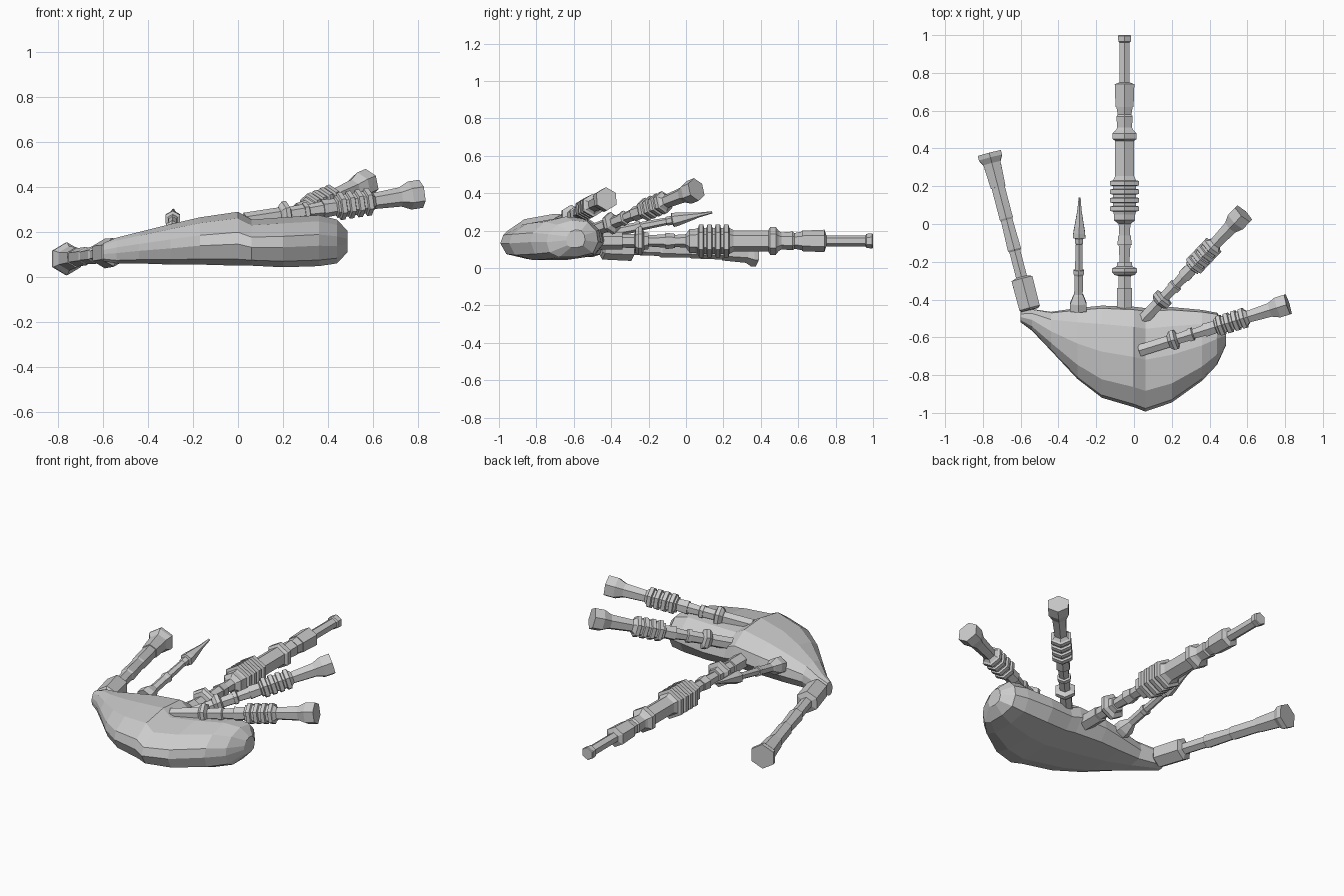
import bpy, bmesh, math
from mathutils import Vector


def loft(name, rings):
    """Skin a list of equal-length point rings and cap both ends."""
    bm = bmesh.new()
    vr = [[bm.verts.new(p) for p in r] for r in rings]
    n = len(vr[0])
    for a, b in zip(vr, vr[1:]):
        for i in range(n):
            j = (i + 1) % n
            bm.faces.new((a[i], a[j], b[j], b[i]))
    bm.faces.new(vr[0])
    bm.faces.new(vr[-1])
    bmesh.ops.recalc_face_normals(bm, faces=bm.faces)
    me = bpy.data.meshes.new(name)
    bm.to_mesh(me)
    bm.free()
    ob = bpy.data.objects.new(name, me)
    bpy.context.collection.objects.link(ob)
    return ob


def pipe(name, start, end, profile, sides=6):
    """Turned hexagonal pipe: profile is (distance from start, radius)."""
    start, end = Vector(start), Vector(end)
    d = (end - start).normalized()
    side = d.cross(Vector((0, 0, 1))).normalized()
    up = side.cross(d)
    scale = (end - start).length / profile[-1][0]
    rings = []
    for t, r in profile:
        c = start + d * t * scale
        rings.append([c + r * (math.cos(a) * up + math.sin(a) * side)
                      for a in (2 * math.pi * i / sides for i in range(sides))])
    return loft(name, rings)


def beads(t0, step, count, low, high):
    """Row of decorative rings for a profile."""
    out = []
    for i in range(count):
        t = t0 + i * step
        out += [(t, low), (t + step * .1, high), (t + step * .6, high), (t + step * .7, low)]
    return out


# Bag: sections along x as (x, y front, y back, z low, z high)
sections = [
    (-.60, -.52, -.465, .07, .15), (-.54, -.565, -.45, .06, .175),
    (-.44, -.67, -.465, .06, .20), (-.30, -.82, -.445, .055, .235),
    (-.17, -.92, -.432, .055, .265), (0, -.97, -.438, .05, .29),
    (.06, -.993, -.445, .05, .255), (.20, -.945, -.44, .043, .265),
    (.36, -.83, -.455, .048, .275), (.44, -.745, -.47, .06, .255),
    (.488, -.64, -.54, .11, .205)]
ring = [(0, .4), (.03, .62), (.2, .88), (.5, 1), (.8, .95), (.97, .7),
        (1, .4), (.9, .1), (.6, 0), (.25, 0), (.06, .12)]
loft("bag", [[(x, y0 + u * (y1 - y0), z0 + v * (z1 - z0)) for u, v in ring]
             for x, y0, y1, z0, z1 in sections])

# Long drone
bass = [(0, .046), (.15, .046), (.15, .036), (.215, .038), (.22, .062), (.235, .076),
        (.255, .076), (.265, .048), (.29, .044), (.29, .03), (.38, .036), (.38, .044),
        (.43, .038), (.43, .032), (.49, .036), (.495, .044), (.51, .065), (.54, .065)]
bass += beads(.555, .045, 4, .07, .089)
bass += [(.745, .057), (.93, .057), (.94, .074), (.97, .074), (.985, .055), (1.0, .045),
         (1.06, .05), (1.07, .042), (1.11, .05), (1.11, .055), (1.23, .06), (1.24, .03),
         (1.45, .03), (1.455, .038), (1.485, .04), (1.49, .036)]
pipe("long_drone", (-.05, -.49, .145), (-.05, 1.0, .145), bass)

# Two short drones
tenor = [(0, .036), (.165, .036), (.17, .046), (.185, .06), (.205, .06), (.215, .032),
         (.28, .034), (.28, .04), (.30, .04), (.305, .029), (.37, .034), (.37, .041),
         (.43, .038), (.435, .05)]
tenor += beads(.445, .042, 4, .05, .062)
tenor += [(.615, .036), (.74, .043), (.785, .063), (.84, .063)]
pipe("short_drone_front", (.03, -.67, .25), (.815, -.425, .37), tenor)
pipe("short_drone_back", (.02, -.535, .185), (.58, .055, .42), tenor)

# Melody pipe with a flared sole
pipe("melody_pipe", (-.55, -.455, .11), (-.766, .375, .08),
     [(0, .05), (.01, .064), (.17, .066), (.18, .034), (.32, .034), (.33, .041),
      (.49, .036), (.50, .041), (.67, .041), (.67, .046), (.80, .054), (.83, .073), (.855, .073)])

# Blow stick
pipe("blow_stick", (-.295, -.46, .18), (-.288, .14, .298),
     [(0, .05), (.04, .05), (.08, .032), (.09, .026), (.19, .026), (.2, .031), (.22, .031),
      (.22, .023), (.36, .02), (.365, .024), (.39, .024), (.395, .038), (.42, .036),
      (.54, .013), (.61, .006)])
